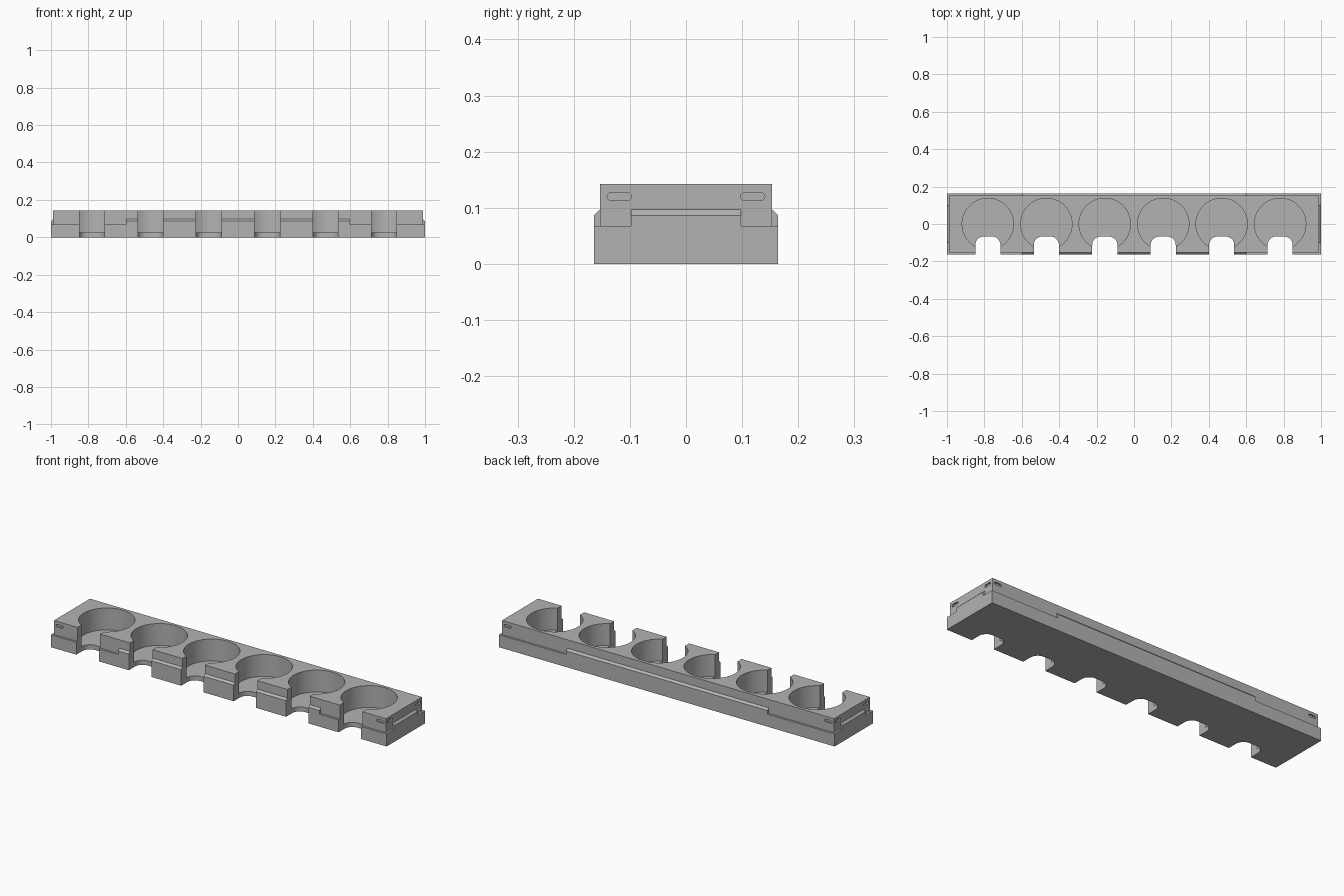
import bpy, bmesh, math
from mathutils import Matrix, Vector

if "Cube" in bpy.data.objects:
    bpy.data.objects.remove(bpy.data.objects["Cube"], do_unlink=True)

LENGTH, DEPTH = 1.0, 0.164          # half sizes of the base
TOP_X, TOP_Y = 0.989, 0.153         # half sizes of the upper block
STEP, LIP, BEVEL, TOP = 0.067, 0.0865, 0.097, 0.1426
FLOOR, RADIUS, PITCH = 0.025, 0.1375, 0.3125
NOTCH, NOTCH_END, FILLET = 0.067, -0.067, 0.045

grey = bpy.data.materials.new("light grey plastic")
grey.use_nodes = True
grey.diffuse_color = (0.45, 0.45, 0.45, 1)
grey.node_tree.nodes["Principled BSDF"].inputs["Base Color"].default_value = grey.diffuse_color


def prism(name, outline, height, matrix=Matrix()):
    """Extrude an outline along local z and place it."""
    bm = bmesh.new()
    face = bm.faces.new([bm.verts.new((x, y, 0)) for x, y in outline])
    grown = bmesh.ops.extrude_face_region(bm, geom=[face])["geom"]
    bmesh.ops.translate(bm, vec=(0, 0, height),
                        verts=[v for v in grown if isinstance(v, bmesh.types.BMVert)])
    bmesh.ops.transform(bm, matrix=matrix, verts=bm.verts)
    bmesh.ops.recalc_face_normals(bm, faces=bm.faces)
    mesh = bpy.data.meshes.new(name)
    bm.to_mesh(mesh)
    bm.free()
    mesh.materials.append(grey)
    obj = bpy.data.objects.new(name, mesh)
    bpy.context.collection.objects.link(obj)
    return obj


def arc(cx, cy, r, start, end, steps):
    angles = [math.radians(start + (end - start) * i / steps) for i in range(steps + 1)]
    return [(cx + r * math.cos(a), cy + r * math.sin(a)) for a in angles]


def rectangle(x, y):
    return [(-x, -y), (x, -y), (x, y), (-x, y)]


def combine(target, tool, operation):
    """Apply a boolean and discard the tool."""
    mod = target.modifiers.new("shape", "BOOLEAN")
    mod.operation, mod.object, mod.solver = operation, tool, "EXACT"
    bpy.context.view_layer.objects.active = target
    bpy.ops.object.modifier_apply(modifier=mod.name)
    bpy.data.objects.remove(tool, do_unlink=True)


def side_frame(angle, distance):
    """Local x along a side, local y up, local z outward from the centre."""
    out = Vector((math.cos(angle), math.sin(angle), 0))
    along = Vector((-out.y, out.x, 0))
    m = Matrix((along, Vector((0, 0, 1)), out)).transposed().to_4x4()
    m.translation = out * distance
    return m


# Stepped body
rack = prism("bottle_rack", rectangle(LENGTH, DEPTH), STEP)
upper = prism("upper_block", rectangle(TOP_X, TOP_Y), TOP - 0.03,
              Matrix.Translation((0, 0, 0.03)))
combine(rack, upper, "UNION")

# Raised locating lips with sloped tops, and shallow slots beside each corner
for i in range(4):
    angle = i * math.pi / 2
    outer, inner, half = ((LENGTH, TOP_X, 0.098), (DEPTH, TOP_Y, 0.6))[i % 2]
    reach = inner - 0.02
    profile = [(reach, 0.04), (outer, 0.04), (outer, LIP), (inner, BEVEL), (reach, BEVEL)]
    out = Vector((math.cos(angle), math.sin(angle), 0))
    along = Vector((-out.y, out.x, 0))
    frame = Matrix((out, Vector((0, 0, 1)), along)).transposed().to_4x4()
    frame.translation = along * -half
    combine(rack, prism("lip", profile, 2 * half, frame), "UNION")

    corner = (TOP_Y, TOP_X)[i % 2] - 0.034
    for sign in (-1, 1):
        c = sign * corner
        slot = arc(c + 0.0145, 0.12, 0.007, -90, 90, 8) + arc(c - 0.0145, 0.12, 0.007, 90, 270, 8)
        combine(rack, prism("slot", slot, 0.03, side_frame(angle, inner - 0.008)), "DIFFERENCE")

# Round pockets, each opened to the front by a rounded notch
for i in range(6):
    x = (i - 2.5) * PITCH
    pocket = prism("pocket", arc(x, 0, RADIUS, 0, 360, 64)[:-1], 0.3,
                   Matrix.Translation((0, 0, FLOOR)))
    combine(rack, pocket, "DIFFERENCE")
    inset, y = NOTCH - FILLET, NOTCH_END - FILLET
    outline = ([(x - NOTCH, -0.3), (x + NOTCH, -0.3)]
               + arc(x + inset, y, FILLET, 0, 90, 10)
               + arc(x - inset, y, FILLET, 90, 180, 10))
    notch = prism("notch", outline, 0.5, Matrix.Translation((0, 0, -0.1)))
    combine(rack, notch, "DIFFERENCE")

# Smooth pocket walls with crisp edges
bpy.ops.object.select_all(action="DESELECT")
rack.select_set(True)
bpy.context.view_layer.objects.active = rack
bpy.ops.object.shade_smooth_by_angle(angle=math.radians(30))
